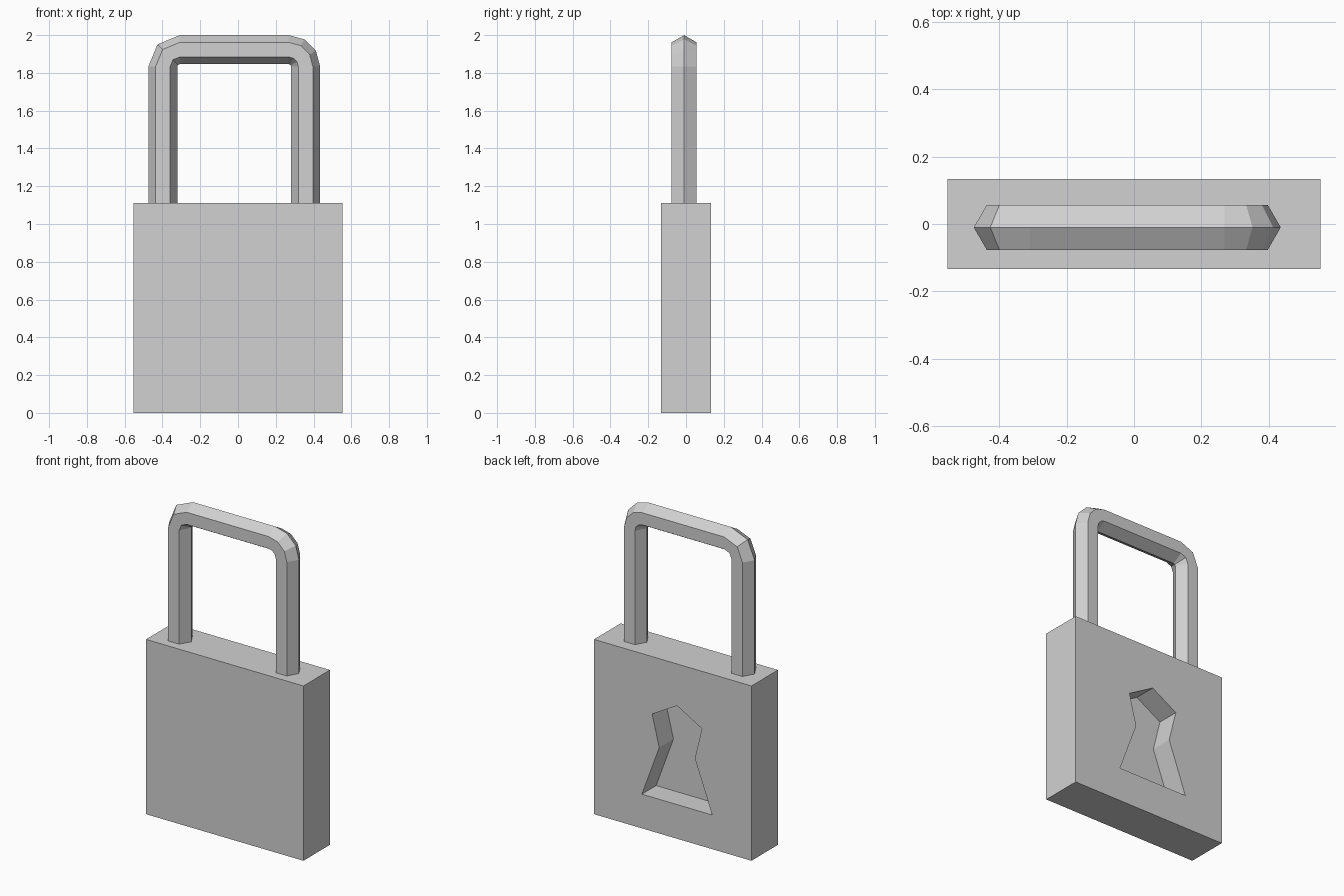
import bpy
import bmesh
import math
from mathutils import Vector

default = bpy.data.objects.get("Cube")
if default:
    bpy.data.objects.remove(default, do_unlink=True)

grey = bpy.data.materials.new("grey metal")
grey.use_nodes = True
COLOUR = (0.64, 0.64, 0.64, 1)
grey.diffuse_color = COLOUR
grey.node_tree.nodes["Principled BSDF"].inputs["Base Color"].default_value = COLOUR


def make_object(name, bm):
    """Turn a bmesh into a flat-shaded grey object."""
    bmesh.ops.recalc_face_normals(bm, faces=bm.faces)
    mesh = bpy.data.meshes.new(name)
    bm.to_mesh(mesh)
    bm.free()
    mesh.materials.append(grey)
    obj = bpy.data.objects.new(name, mesh)
    bpy.context.collection.objects.link(obj)
    return obj


def prism(name, outline, y0, y1):
    """Extrude an (x, z) outline from y0 to y1."""
    bm = bmesh.new()
    face = bm.faces.new([bm.verts.new((x, y0, z)) for x, z in outline])
    extruded = bmesh.ops.extrude_face_region(bm, geom=[face])["geom"]
    verts = [v for v in extruded if isinstance(v, bmesh.types.BMVert)]
    bmesh.ops.translate(bm, verts=verts, vec=(0, y1 - y0, 0))
    return make_object(name, bm)


# Lock body
W, D, H = 0.553, 0.133, 1.11
body = prism("lock_body", [(-W, 0), (W, 0), (W, H), (-W, H)], -D, D)

# Keyhole recess in the back
KEY_X = -0.03
half = [(0.175, 0.745), (0.125, 0.545), (0.247, 0.217)]
outline = [(KEY_X, 0.845)]
outline += [(KEY_X + x, z) for x, z in half]
outline += [(KEY_X - x, z) for x, z in reversed(half)]
cutter = prism("keyhole_cutter", outline, -0.01, D + 0.1)
cutter.hide_render = True
cut = body.modifiers.new("keyhole", "BOOLEAN")
cut.operation = "DIFFERENCE"
cut.solver = "EXACT"
cut.object = cutter
bpy.context.view_layer.objects.active = body
bpy.ops.object.modifier_apply(modifier=cut.name)
bpy.data.objects.remove(cutter, do_unlink=True)

# Shackle: hexagonal bar swept up, over two rounded corners and down
SIDES, BAR, BEND = 6, 0.077, 0.09
MID_X, MID_Y, HALF_SPAN, TOP_Z = -0.02, -0.01, 0.378, 1.923
bend_z = TOP_Z - BEND
left_x = MID_X - HALF_SPAN + BEND
right_x = MID_X + HALF_SPAN - BEND

# Each station is a bend centre and the angle of its outward direction
stations = [(left_x, H - 0.01, 180)]
stations += [(left_x, bend_z, a) for a in (180, 135, 90)]
stations += [(right_x, bend_z, a) for a in (90, 60, 30, 0)]
stations += [(right_x, H - 0.01, 0)]

bm = bmesh.new()
rings = []
for x, z, angle in stations:
    a = math.radians(angle)
    outward = Vector((math.cos(a), 0, math.sin(a)))
    ring = []
    for i in range(SIDES):
        t = math.tau * i / SIDES
        point = Vector((x, MID_Y, z)) + outward * (BEND + BAR * math.cos(t))
        point.y += BAR * math.sin(t)
        ring.append(bm.verts.new(point))
    rings.append(ring)
for r0, r1 in zip(rings, rings[1:]):
    for i in range(SIDES):
        j = (i + 1) % SIDES
        bm.faces.new((r0[i], r0[j], r1[j], r1[i]))
bm.faces.new(rings[0])
bm.faces.new(rings[-1])
make_object("shackle", bm)
